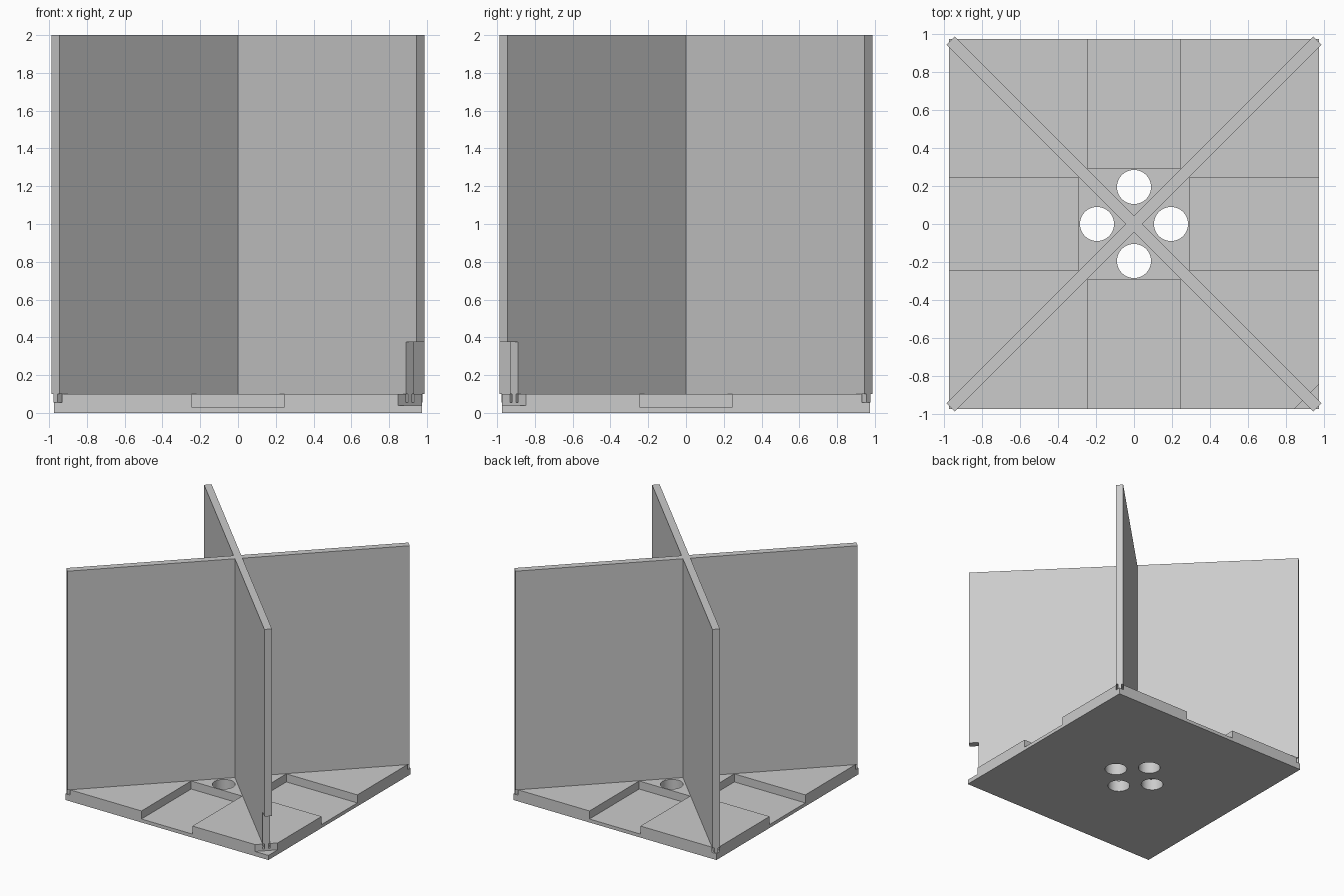
import bpy
import bmesh
from math import cos, sin, pi, sqrt
from mathutils import Matrix

cube = bpy.data.objects.get("Cube")
if cube:
    bpy.data.objects.remove(cube, do_unlink=True)

BASE_HALF = 0.975      # half width of the square base
BASE_TOP = 0.10
SLOT_FLOOR = 0.055     # bottom of the diagonal slots
WALL_END = 0.967 * sqrt(2)
WALL_HALF = 0.03       # half thickness of a divider
TONGUE_HALF = 0.015

grey = bpy.data.materials.new("plain grey")
grey.use_nodes = True
grey.diffuse_color = (0.6, 0.6, 0.6, 1)
grey.node_tree.nodes["Principled BSDF"].inputs["Base Color"].default_value = grey.diffuse_color


def make_object(name, bm):
    bmesh.ops.recalc_face_normals(bm, faces=bm.faces)
    mesh = bpy.data.meshes.new(name)
    bm.to_mesh(mesh)
    bm.free()
    mesh.materials.append(grey)
    obj = bpy.data.objects.new(name, mesh)
    bpy.context.collection.objects.link(obj)
    return obj


def prism(name, points, direction, turn=0):
    """Extrude a closed outline along a direction, then turn it about z."""
    bm = bmesh.new()
    face = bm.faces.new([bm.verts.new(p) for p in points])
    grown = bmesh.ops.extrude_face_region(bm, geom=[face])["geom"]
    moved = [v for v in grown if isinstance(v, bmesh.types.BMVert)]
    bmesh.ops.translate(bm, verts=moved, vec=direction)
    bmesh.ops.transform(bm, matrix=Matrix.Rotation(turn, 4, "Z"), verts=bm.verts)
    return make_object(name, bm)


def box(name, x0, x1, y0, y1, z0, z1, turn=0):
    outline = [(x0, y0, z0), (x1, y0, z0), (x1, y1, z0), (x0, y1, z0)]
    return prism(name, outline, (0, 0, z1 - z0), turn)


def combine(target, tool, operation="DIFFERENCE"):
    """Apply a boolean and discard the tool object."""
    tool.hide_render = True
    mod = target.modifiers.new("boolean", "BOOLEAN")
    mod.operation = operation
    mod.solver = "EXACT"
    mod.object = tool
    bpy.context.view_layer.objects.active = target
    bpy.ops.object.modifier_apply(modifier=mod.name)
    bpy.data.objects.remove(tool, do_unlink=True)


def corner_cutter():
    """Notch at the front left corner, through divider and base."""
    return box("corner_cutter", 0.911 * sqrt(2), 2, -0.5, 0.5, 0.04, 0.375, -pi / 4)


# Base plate with open channels and round holes on each side
base = box("base", -BASE_HALF, BASE_HALF, -BASE_HALF, BASE_HALF, 0, BASE_TOP)
for i in range(4):
    turn = i * pi / 2
    combine(base, box("channel_cutter", 0.293, 1.2, -0.245, 0.245, 0.03, 0.3, turn))
    ring = [(0.195 + 0.09 * cos(2 * pi * k / 48), 0.09 * sin(2 * pi * k / 48), -0.1)
            for k in range(48)]
    combine(base, prism("hole_cutter", ring, (0, 0, 0.4), turn))

# Diagonal slots in the base
for turn in (pi / 4, -pi / 4):
    combine(base, box("slot_cutter", -2, 2, -WALL_HALF, WALL_HALF, SLOT_FLOOR, 0.3, turn))
combine(base, corner_cutter())

# Crossed dividers, each with a thin tongue sitting in its slot
half_profile = [(TONGUE_HALF, SLOT_FLOOR), (TONGUE_HALF, BASE_TOP),
                (WALL_HALF, BASE_TOP), (WALL_HALF, 2)]
profile = half_profile + [(-y, z) for y, z in reversed(half_profile)]
outline = [(-WALL_END, y, z) for y, z in profile]
dividers = prism("crossed_dividers", outline, (2 * WALL_END, 0, 0), pi / 4)
combine(dividers, prism("second_divider", outline, (2 * WALL_END, 0, 0), -pi / 4), "UNION")
combine(dividers, corner_cutter())

# Smooth the hole walls, keep every corner crisp
for obj in (base, dividers):
    bpy.ops.object.select_all(action="DESELECT")
    obj.select_set(True)
    bpy.context.view_layer.objects.active = obj
    bpy.ops.object.shade_smooth_by_angle(angle=pi / 6)
